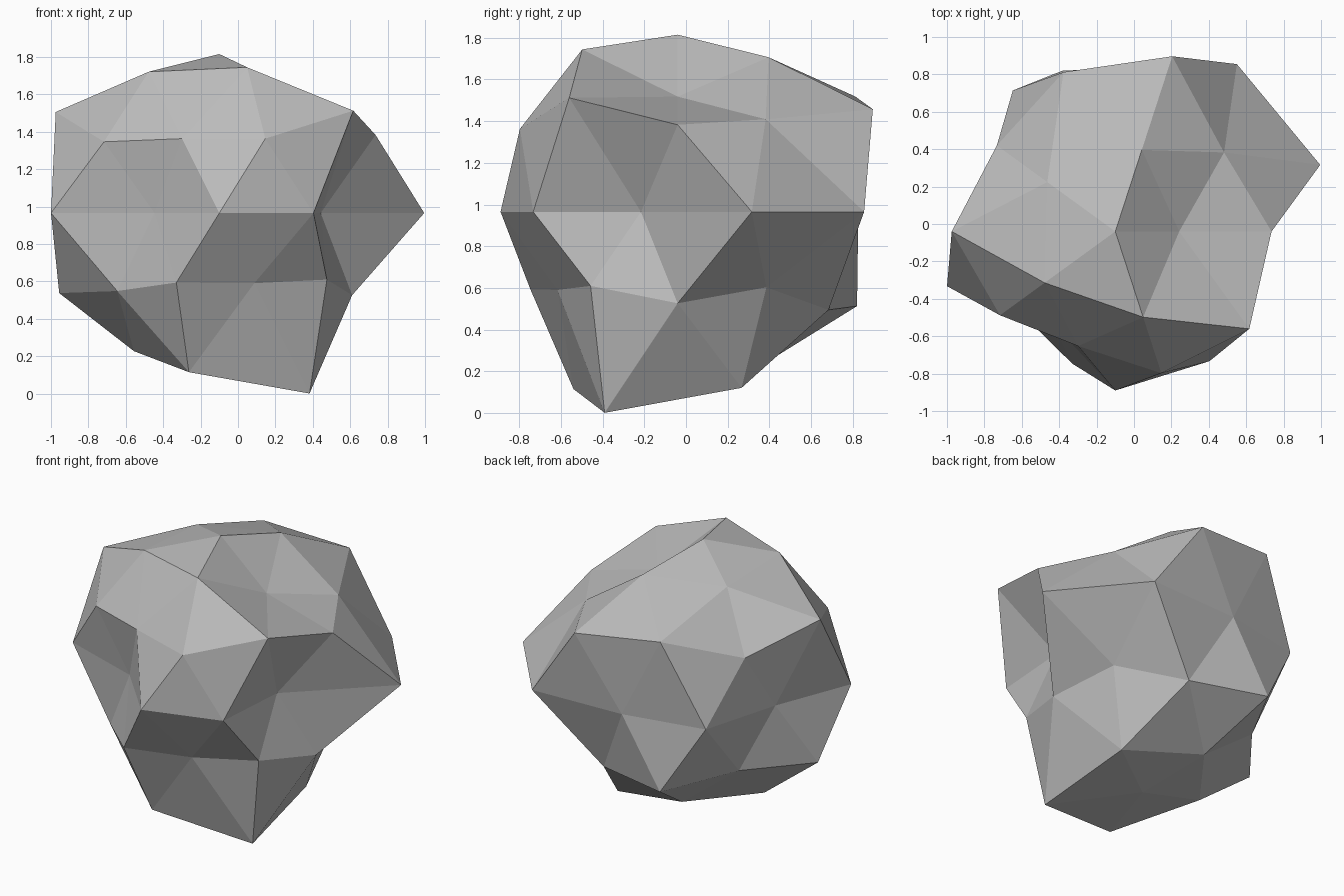
import bpy, bmesh, math
from mathutils import Vector

cube = bpy.data.objects.get("Cube")
if cube:
    bpy.data.objects.remove(cube, do_unlink=True)

CENTRE = Vector((-0.10, -0.04, 0.965))

# Rings of the ball: unit height, first azimuth in degrees, radii going round
RINGS = [
    (1.0, 0, [0.85]),
    (0.8507, 0, [0.65, 0.872, 0.855, 0.888, 0.916]),
    (0.5257, 36, [0.845, 1.053, 1.028, 0.757, 1.041]),
    (0.4472, 0, [0.934, 1.101, 0.875, 0.852, 0.89]),
    (0.0, 18, [1.152, 1.106, 0.867, 0.932, 0.733,
               0.946, 0.59, 0.85, 0.857, 0.57]),
    (-0.4472, 36, [0.81, 1.012, 0.957, 0.831, 0.795]),
    (-0.5257, 0, [0.835, 0.895, 0.79, 0.793, 0.713]),
    (-0.8507, 36, [0.993, 0.85, 0.868, 1.0, 1.134]),
    (-1.0, 0, [0.852]),
]


def radius_for(direction):
    """Radius of the ring entry nearest to this direction."""
    _, start, radii = min(RINGS, key=lambda ring: abs(ring[0] - direction.z))
    angle = math.degrees(math.atan2(direction.y, direction.x)) - start
    return radii[round(angle * len(radii) / 360) % len(radii)]


# Stone material
grey = bpy.data.materials.new("stone_grey")
grey.use_nodes = True
colour = (0.5, 0.5, 0.5, 1)
grey.diffuse_color = colour
grey.node_tree.nodes["Principled BSDF"].inputs["Base Color"].default_value = colour

# Boulder: faceted ball with every corner pushed in or out
bm = bmesh.new()
bmesh.ops.create_icosphere(bm, subdivisions=2, radius=1)
for v in bm.verts:
    direction = v.co.normalized()
    v.co = CENTRE + direction * radius_for(direction)
bmesh.ops.recalc_face_normals(bm, faces=bm.faces)
mesh = bpy.data.meshes.new("boulder")
bm.to_mesh(mesh)
bm.free()
mesh.materials.append(grey)
bpy.context.collection.objects.link(bpy.data.objects.new("boulder", mesh))
